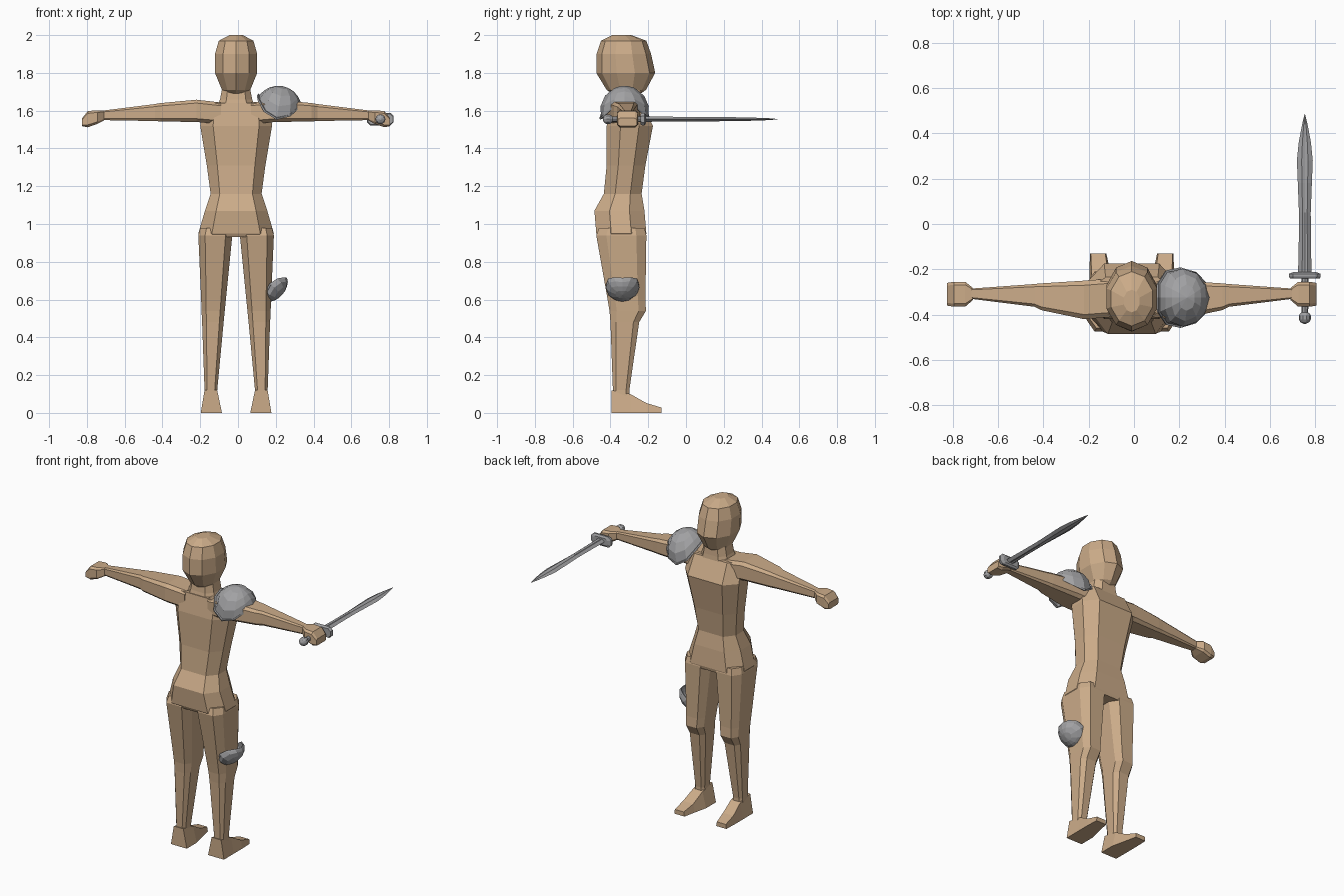
import bpy, bmesh, math
from mathutils import Vector, Matrix

if "Cube" in bpy.data.objects:
    bpy.data.objects.remove(bpy.data.objects["Cube"])

CX = -0.01  # the figure's own centre line


def material(name, rgb):
    m = bpy.data.materials.new(name)
    m.diffuse_color = (*rgb, 1)
    m.use_nodes = True
    m.node_tree.nodes["Principled BSDF"].inputs["Base Color"].default_value = m.diffuse_color
    return m


TAN = material("tan_skin", (0.60, 0.41, 0.25))
STEEL = material("grey_steel", (0.36, 0.36, 0.37))


def finish(name, bm, mat):
    bmesh.ops.recalc_face_normals(bm, faces=bm.faces)
    me = bpy.data.meshes.new(name)
    bm.to_mesh(me)
    bm.free()
    me.materials.append(mat)
    ob = bpy.data.objects.new(name, me)
    bpy.context.collection.objects.link(ob)
    return ob


def loft(name, rings, mat, caps=True):
    """Skin a list of equal-length point rings."""
    bm = bmesh.new()
    vs = [[bm.verts.new(p) for p in r] for r in rings]
    n = len(vs[0])
    for a, b in zip(vs, vs[1:]):
        for i in range(n):
            j = (i + 1) % n
            bm.faces.new((a[i], a[j], b[j], b[i]))
    if caps:
        bm.faces.new(vs[0])
        bm.faces.new(vs[-1])
    return finish(name, bm, mat)


def octagon(a0, a1, b0, b1, ca=0.2, cb=0.25):
    """Chamfered rectangle; ca and cb are chamfer fractions."""
    p, q = (a1 - a0) * ca, (b1 - b0) * cb
    return [(a0 + p, b0), (a1 - p, b0), (a1, b0 + q), (a1, b1 - q),
            (a1 - p, b1), (a0 + p, b1), (a0, b1 - q), (a0, b0 + q)]


def upright(rows, s=1, ca=0.2, cb=0.25):
    """Rings stacked along z from rows of z, x0, x1, y0, y1."""
    return [[(CX + s * x, y, z) for x, y in octagon(x0, x1, y0, y1, ca, cb)]
            for z, x0, x1, y0, y1 in rows]


def sideways(rows, s=1, ca=0.12, cb=0.15):
    """Rings along x from rows of x, y0, y1, z0, z1."""
    return [[(CX + s * x, y, z) for y, z in octagon(y0, y1, z0, z1, ca, cb)]
            for x, y0, y1, z0, z1 in rows]


# Torso and neck
torso = [(0.93, 0.19, -0.465, -0.215), (0.95, 0.20, -0.475, -0.21),
         (1.07, 0.165, -0.485, -0.22), (1.16, 0.135, -0.435, -0.235),
         (1.31, 0.155, -0.42, -0.215), (1.52, 0.19, -0.42, -0.175),
         (1.64, 0.18, -0.40, -0.235)]
loft("torso", upright([(z, -h, h, a, b) for z, h, a, b in torso], 1, 0.18, 0.3), TAN)
loft("neck", upright([(1.62, -0.10, 0.10, -0.40, -0.23),
                      (1.66, -0.085, 0.085, -0.39, -0.235),
                      (1.74, -0.07, 0.07, -0.38, -0.24)]), TAN)

# Head: ten-sided rings with an edge down the middle of the face
head = [(1.69, 0.06, -0.39, -0.24), (1.71, 0.075, -0.42, -0.212),
        (1.80, 0.112, -0.475, -0.163), (1.90, 0.112, -0.473, -0.185),
        (1.97, 0.092, -0.45, -0.21), (2.0, 0.035, -0.39, -0.29)]
loft("head", [[(CX + h * 1.05 * math.sin(k * math.pi / 5),
                (a + b) / 2 + (b - a) / 2 * math.cos(k * math.pi / 5), z)
               for k in range(10)] for z, h, a, b in head], TAN)

# Limbs, mirrored
for side, s in (("left", -1), ("right", 1)):
    loft(side + "_arm", sideways([
        (0.08, -0.41, -0.24, 1.53, 1.643), (0.21, -0.42, -0.25, 1.54, 1.658),
        (0.40, -0.38, -0.262, 1.543, 1.64), (0.43, -0.365, -0.265, 1.545, 1.635),
        (0.71, -0.33, -0.285, 1.55, 1.60)], s), TAN)
    loft(side + "_hand", sideways([
        (0.70, -0.335, -0.283, 1.548, 1.60), (0.735, -0.365, -0.255, 1.53, 1.602),
        (0.785, -0.365, -0.255, 1.512, 1.598), (0.815, -0.36, -0.26, 1.518, 1.56)], s), TAN)
    loft(side + "_leg", upright([
        (0.98, 0.02, 0.19, -0.46, -0.22), (0.94, 0.02, 0.20, -0.475, -0.21),
        (0.60, 0.054, 0.185, -0.415, -0.215), (0.54, 0.06, 0.183, -0.405, -0.212),
        (0.48, 0.066, 0.18, -0.40, -0.248), (0.12, 0.10, 0.167, -0.387, -0.30),
        (0.06, 0.098, 0.172, -0.387, -0.30)], s, 0.2, 0.2), TAN)
    # foot rows: y, lower x range, upper x range, height
    foot = [(-0.395, 0.075, 0.187, 0.10, 0.167, 0.12),
            (-0.295, 0.075, 0.187, 0.10, 0.167, 0.10),
            (-0.21, 0.095, 0.187, 0.105, 0.178, 0.052),
            (-0.13, 0.112, 0.184, 0.117, 0.18, 0.028)]
    loft(side + "_foot", [[(CX + s * x0, y, 0), (CX + s * x1, y, 0),
                           (CX + s * x3, y, h), (CX + s * x2, y, h)]
                          for y, x0, x1, x2, x3, h in foot], TAN)


def dome(name, centre, scale, tilt, base, drape):
    """Faceted shell whose rim hangs lower on its two y sides."""
    bm = bmesh.new()
    n, m = 12, 4
    mat = Matrix.Translation(centre) @ Matrix.Rotation(math.radians(tilt), 4, 'Y')
    pole = bm.verts.new(mat @ Vector((0, 0, scale[2])))
    rings = []
    for k in range(1, m + 2):
        ring = []
        for i in range(n):
            t = 2 * math.pi * i / n
            f = min(k / m, 1)
            phi = math.radians(base + drape * math.sin(t) ** 2) * f
            lip = 1.07 if k == m + 1 and math.cos(t) < 0.1 else 1.0 + 0.01 * (k > m)
            ring.append(bm.verts.new(mat @ (lip * Vector((
                scale[0] * math.sin(phi) * math.cos(t),
                scale[1] * math.sin(phi) * math.sin(t), scale[2] * math.cos(phi))))))
        rings.append(ring)
    for i in range(n):
        j = (i + 1) % n
        bm.faces.new((pole, rings[0][i], rings[0][j]))
        for a, b in zip(rings, rings[1:]):
            bm.faces.new((a[i], a[j], b[j], b[i]))
    ob = finish(name, bm, STEEL)
    mod = ob.modifiers.new("thickness", 'SOLIDIFY')
    mod.thickness = 0.01
    return ob


# Armour plates
dome("shoulder_plate", (0.212, -0.325, 1.60), (0.128, 0.13, 0.132), 10, 60, 46)
dome("thigh_plate", (0.178, -0.336, 0.675), (0.088, 0.082, 0.065), 132, 62, 40)

# Sword: lies along y, held in the right hand
SX, SZ = 0.754, 1.555


def turned(name, rows, sides):
    """Round part along the sword axis from rows of y, radius."""
    loft(name, [[(SX + r * math.cos(2 * math.pi * k / sides), y,
                  SZ + r * math.sin(2 * math.pi * k / sides))
                 for k in range(sides)] for y, r in rows], STEEL)


turned("sword_grip", [(-0.40, 0.014), (-0.31, 0.018), (-0.23, 0.015)], 8)
turned("sword_pommel", [(-0.413 + 0.028 * math.sin(a), 0.028 * math.cos(a))
                        for a in (-1.4, -0.8, -0.3, 0.3, 0.8, 1.4)], 10)
loft("sword_guard", [[(SX + x, y, SZ + z) for x, z in octagon(-w, w, -h, h, 0.12, 0.25)]
                     for y, w, h in ((-0.24, 0.066, 0.028), (-0.232, 0.07, 0.033),
                                     (-0.22, 0.07, 0.033), (-0.212, 0.05, 0.022))], STEEL)
blade = [(-0.22, 0.030, 0.014), (-0.10, 0.027, 0.013), (0.05, 0.026, 0.012),
         (0.18, 0.031, 0.011), (0.28, 0.035, 0.010), (0.36, 0.027, 0.008),
         (0.44, 0.012, 0.005), (0.485, 0.001, 0.001)]
loft("sword_blade", [[(SX + w * x, y, SZ + h * z) for x, z in
                      ((-1, 0), (-0.4, -1), (0, -0.7), (0.4, -1),
                       (1, 0), (0.4, 1), (0, 0.7), (-0.4, 1))]
                     for y, w, h in blade], STEEL)
